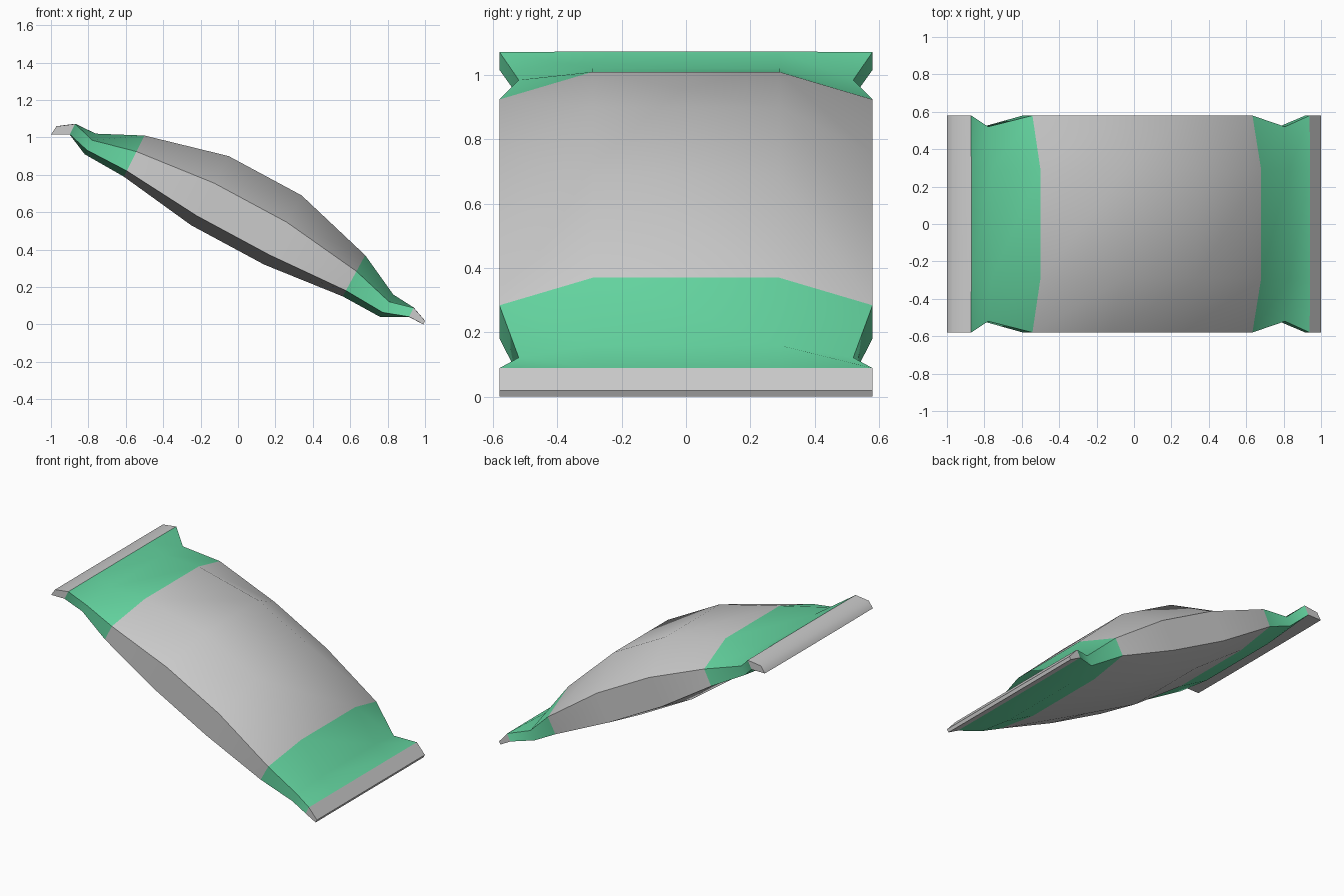
import bpy, bmesh, math

if "Cube" in bpy.data.objects:
    bpy.data.objects.remove(bpy.data.objects["Cube"])

HALF_W = 0.58      # half width of the packet
FLAT_W = 0.29      # half width of the flat middle of each panel

# Stations along the packet: top (x, z), bottom (x, z), half width at the sides
STATIONS = [
    ((-0.97, 1.06), (-1.00, 1.015), HALF_W),
    ((-0.87, 1.073), (-0.90, 1.015), HALF_W),
    ((-0.76, 1.02), (-0.82, 0.91), 0.52),     # gusset pinch
    ((-0.50, 1.01), (-0.61, 0.79), HALF_W),
    ((-0.05, 0.90), (-0.25, 0.53), HALF_W),
    ((0.34, 0.69), (0.14, 0.32), HALF_W),
    ((0.68, 0.37), (0.56, 0.15), HALF_W),
    ((0.83, 0.16), (0.76, 0.04), 0.52),       # gusset pinch
    ((0.94, 0.09), (0.915, 0.04), HALF_W),
    ((1.00, 0.02), (0.99, 0.0), HALF_W),
]


def section(station, flat):
    """Eight-point cross-section; flat sections keep full thickness at the sides."""
    (tx, tz), (bx, bz), w = station
    up, low = (0.02, 0.98) if flat else (0.39, 0.86)
    if w < HALF_W:
        up, low = 0.32, 0.80
    ring = [(-FLAT_W, 0), (FLAT_W, 0), (w, up), (w, low),
            (FLAT_W, 1), (-FLAT_W, 1), (-w, low), (-w, up)]
    return [(tx + (bx - tx) * t, y, tz + (bz - tz) * t) for y, t in ring]


def loft(name, first, last, capped, mats, mat_ids):
    """Skin the stations first..last into one object."""
    bm = bmesh.new()
    rings = []
    for i in range(first, last + 1):
        flat = i in (0, 1, 8, 9)
        rings.append([bm.verts.new(p) for p in section(STATIONS[i], flat)])
    for k, (a, b) in enumerate(zip(rings, rings[1:])):
        for j in range(8):
            n = (j + 1) % 8
            f = bm.faces.new((a[j], a[n], b[n], b[j]))
            f.material_index = mat_ids[k]
    if capped:
        bm.faces.new(rings[0])
        bm.faces.new(rings[-1])
    bmesh.ops.recalc_face_normals(bm, faces=bm.faces)
    me = bpy.data.meshes.new(name)
    bm.to_mesh(me)
    bm.free()
    for m in mats:
        me.materials.append(m)
    ob = bpy.data.objects.new(name, me)
    bpy.context.collection.objects.link(ob)
    bpy.ops.object.select_all(action='DESELECT')
    ob.select_set(True)
    bpy.context.view_layer.objects.active = ob
    bpy.ops.object.shade_smooth_by_angle(angle=math.radians(60))
    return ob


green = bpy.data.materials.new("green_band")
green.diffuse_color = (0.13, 0.68, 0.36, 1)
green.use_nodes = True
green.node_tree.nodes["Principled BSDF"].inputs["Base Color"].default_value = green.diffuse_color

# Puffed film: green bands at both ends, grey body between
loft("packet_film", 1, 8, False, [None, green], [1, 1, 0, 0, 0, 1, 1])

# Flat sealed strips at the ends
loft("upper_seal", 0, 1, True, [], [0])
loft("lower_seal", 8, 9, True, [], [0])
